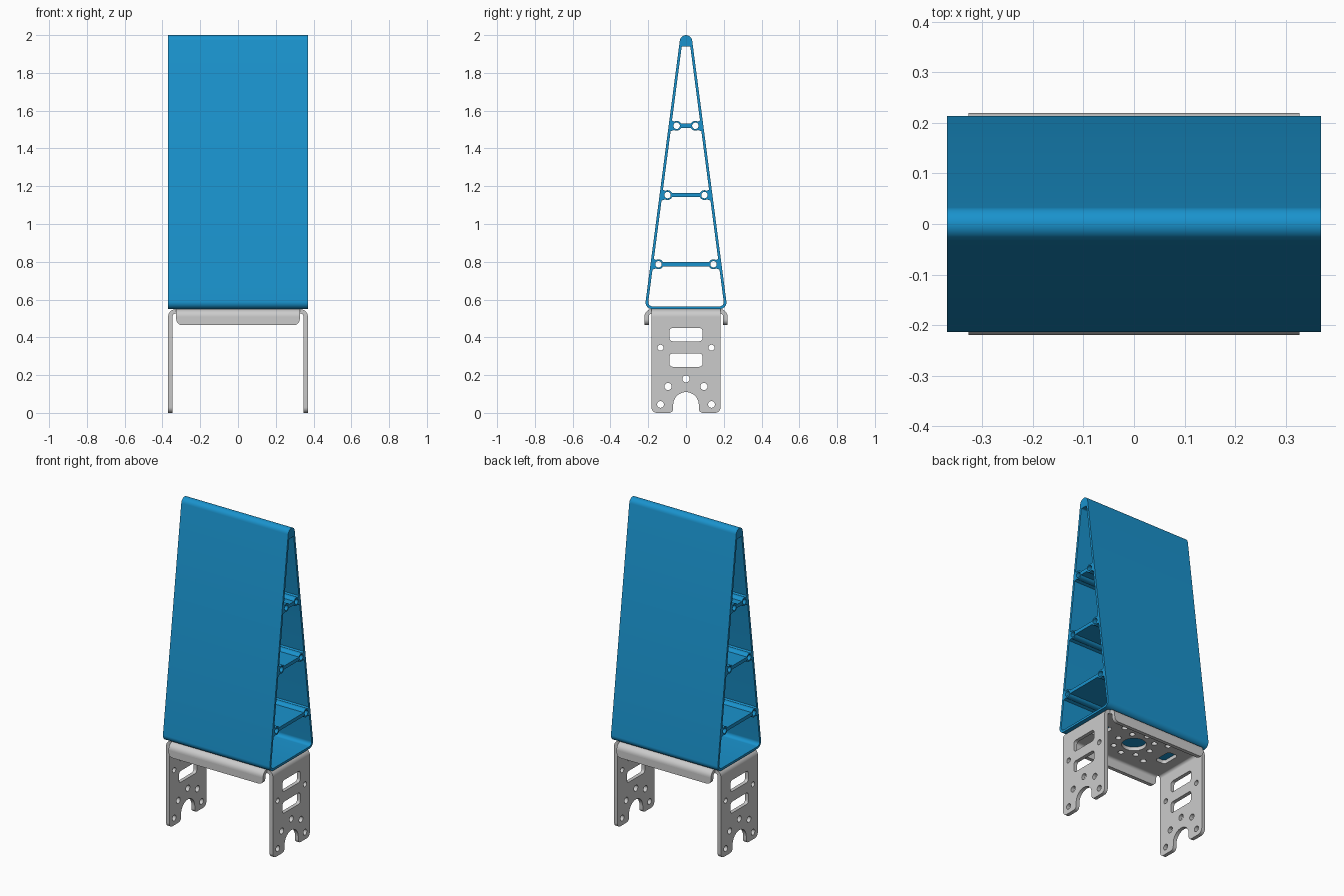
import bpy, bmesh, math
from mathutils import Vector, Matrix

if "Cube" in bpy.data.objects:
    bpy.data.objects.remove(bpy.data.objects["Cube"])

blue = bpy.data.materials.new("blue_plastic")
blue.diffuse_color = (0.01, 0.29, 0.61, 1)
blue.use_nodes = True
blue.node_tree.nodes["Principled BSDF"].inputs["Base Color"].default_value = blue.diffuse_color

# Sketch planes: columns say where local u, v and depth go
YZ = Matrix(((0, 0, 1), (1, 0, 0), (0, 1, 0)))    # u=y, v=z, depth=x
XZ = Matrix(((1, 0, 0), (0, 0, -1), (0, 1, 0)))   # u=x, v=z, depth=-y
XY = Matrix.Identity(3)


def circle(u, v, r, n=24):
    return [(u + r * math.cos(2 * math.pi * i / n), v + r * math.sin(2 * math.pi * i / n))
            for i in range(n)]


def arc(u, v, r, a0, a1, n=12):
    return [(u + r * math.cos(math.radians(a0 + (a1 - a0) * i / n)),
             v + r * math.sin(math.radians(a0 + (a1 - a0) * i / n))) for i in range(n + 1)]


def rounded(corners, n=8):
    """Polygon of (u, v, radius) corners with filleted corners."""
    out = []
    for i, (u, v, r) in enumerate(corners):
        p = Vector((u, v))
        if r == 0:
            out.append((u, v))
            continue
        d0 = (Vector(corners[i - 1][:2]) - p).normalized()
        d1 = (Vector(corners[(i + 1) % len(corners)][:2]) - p).normalized()
        half = d0.angle(d1) / 2
        t = r / math.tan(half)
        c = p + (d0 + d1).normalized() * (r / math.sin(half))
        a, b = p + d0 * t - c, p + d1 * t - c
        th = a.angle(b)
        for k in range(n + 1):
            f = k / n
            q = c + (a * math.sin((1 - f) * th) + b * math.sin(f * th)) / math.sin(th)
            out.append((q.x, q.y))
    return out


def rect(u0, u1, v0, v1, r=0):
    return rounded([(u0, v0, r), (u1, v0, r), (u1, v1, r), (u0, v1, r)])


def plate(name, loops, plane, d0, d1, mat=None):
    """Fill the first loop, leaving the other loops as holes, and extrude from d0 to d1."""
    cu = bpy.data.curves.new(name + "_sketch", 'CURVE')
    cu.dimensions, cu.fill_mode = '2D', 'BOTH'
    cu.extrude = abs(d1 - d0) / 2
    for loop in loops:
        s = cu.splines.new('POLY')
        s.points.add(len(loop) - 1)
        for pt, (u, v) in zip(s.points, loop):
            pt.co = (u, v, 0, 1)
        s.use_cyclic_u = True
    tmp = bpy.data.objects.new(name + "_sketch", cu)
    bpy.context.collection.objects.link(tmp)
    dg = bpy.context.evaluated_depsgraph_get()
    me = bpy.data.meshes.new_from_object(tmp.evaluated_get(dg))
    bpy.data.objects.remove(tmp)
    bm = bmesh.new()
    bm.from_mesh(me)
    bmesh.ops.remove_doubles(bm, verts=bm.verts, dist=1e-5)
    for v in bm.verts:
        v.co = plane @ (v.co + Vector((0, 0, (d0 + d1) / 2)))
    bmesh.ops.recalc_face_normals(bm, faces=bm.faces)
    for f in bm.faces:
        f.smooth = True
    bm.to_mesh(me)
    bm.free()
    me.set_sharp_from_angle(angle=math.radians(30))
    me.materials.clear()
    if mat:
        me.materials.append(mat)
    ob = bpy.data.objects.new(name, me)
    bpy.context.collection.objects.link(ob)
    return ob


# Blue wedge shell
L, SLOPE = 0.37, 0.131


def inner(z):
    return (2.113 - z) * SLOPE


outer = rounded([(-0.219, 0.55, 0.035), (0.219, 0.55, 0.035), (0, 2.221, 0.033)], 12)
a, b = inner(0.564), inner(1.94)
cavity = rounded([(-a, 0.564, 0.022), (a, 0.564, 0.022), (b, 1.94, 0.008), (-b, 1.94, 0.008)])
plate("wedge_shell", [outer, cavity], YZ, -L, L, blue)

# Cross ribs with screw bosses against the walls
for i, z in enumerate((0.787, 1.153, 1.52)):
    c = inner(z) - 0.028
    plate(f"rib_{i}", [rect(-c + 0.022, c - 0.022, z - 0.011, z + 0.011)], YZ, -L, L, blue)
    for s in (-1, 1):
        body = arc(c, z, 0.026, 60, 300, 20)
        body += [(inner(z - 0.03) + 0.004, z - 0.03), (inner(z + 0.03) + 0.004, z + 0.03)]
        loops = [body, circle(c, z, 0.017)]
        plate(f"screw_boss_{i}_{'front' if s < 0 else 'back'}",
              [[(s * u, v) for u, v in lp] for lp in loops], YZ, -L, L, blue)

# Bracket: top plate with centre bore, hole pattern and slots
T, R = 0.023, 0.04
W, D, H = 0.37, 0.22, 0.549
holes = [circle(0, 0, 0.07, 40)]
holes += [circle(0.115 * math.cos(k * math.pi / 4), 0.115 * math.sin(k * math.pi / 4), 0.017)
          for k in range(8)]
holes += [circle(sx * 0.16, sy * 0.11, 0.018) for sx in (-1, 1) for sy in (-1, 1)]
holes += [rect(x - 0.035, x + 0.035, -0.06, 0.06, 0.018) for x in (-0.24, 0.24)]
plate("bracket_top", [rect(-W + R, W - R, -D + R, D - R)] + holes, XY, H - T, H)

# Side leg outline with arched notch and its holes
right_half = rounded([(0.183, H - R, 0), (0.183, 0, 0.03), (0.068, 0, 0.022), (0.068, 0.042, 0)])
right_half = [p for p in right_half]
leg = right_half + arc(0, 0.042, 0.068, 0, 180, 20)[1:-1] + [(-u, v) for u, v in reversed(right_half)]
leg_holes = [circle(0, 0.18, 0.019)]
for s in (-1, 1):
    leg_holes += [circle(s * 0.135, 0.045, 0.018), circle(s * 0.095, 0.14, 0.019),
                  circle(s * 0.135, 0.345, 0.016)]
leg_holes += [rect(-0.088, 0.088, z, z + 0.071, 0.018) for z in (0.244, 0.379)]

# Legs, folded lips and the bends joining them to the top
for s, side, lip in ((-1, "left", "front"), (1, "right", "back")):
    plate(f"leg_{side}", [leg] + leg_holes, YZ, s * (W - T), s * W)
    bend = arc(W - R, H - R, R, 0, 90) + arc(W - R, H - R, R - T, 90, 0)
    plate(f"leg_bend_{side}", [[(s * u, v) for u, v in bend]], XZ, -0.183, 0.183)
    lip_shape = rounded([(-0.327, H - R, 0), (-0.327, 0.465, 0.03),
                         (0.327, 0.465, 0.03), (0.327, H - R, 0)])
    plate(f"lip_{lip}", [lip_shape], XZ, -s * (D - T), -s * D)
    bend = arc(D - R, H - R, R, 0, 90) + arc(D - R, H - R, R - T, 90, 0)
    plate(f"lip_bend_{lip}", [[(s * u, v) for u, v in bend]], YZ, -0.327, 0.327)
